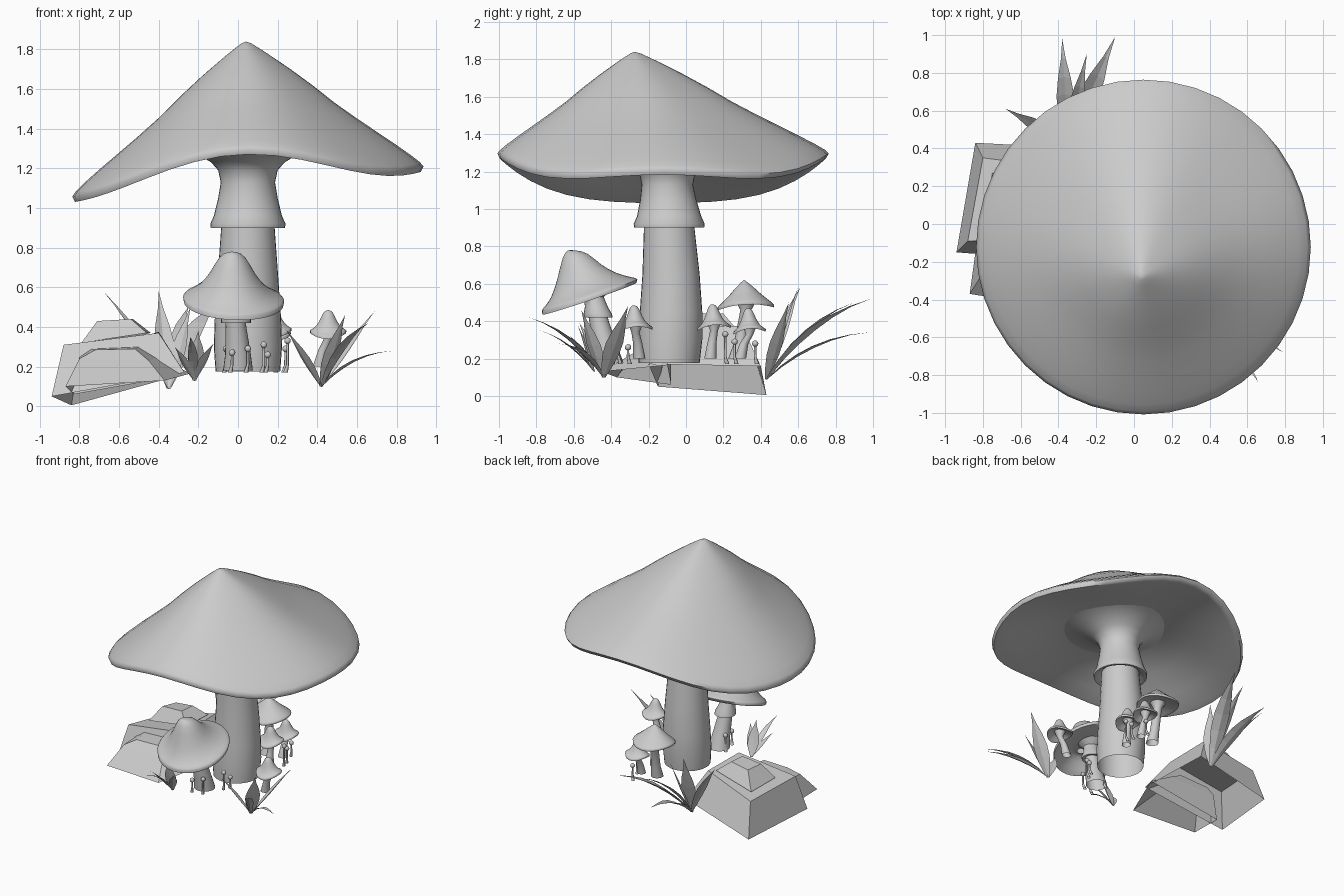
import bpy, bmesh
from math import sin, cos, pi, radians
from mathutils import Vector

cube = bpy.data.objects.get("Cube")
if cube:
    bpy.data.objects.remove(cube)

clay = bpy.data.materials.new("plain_grey")
clay.use_nodes = True
GREY = (0.6, 0.6, 0.6, 1)
clay.diffuse_color = GREY
clay.node_tree.nodes["Principled BSDF"].inputs["Base Color"].default_value = GREY


def finish(name, bm, smooth=None):
    bmesh.ops.recalc_face_normals(bm, faces=bm.faces)
    mesh = bpy.data.meshes.new(name)
    bm.to_mesh(mesh)
    bm.free()
    mesh.materials.append(clay)
    obj = bpy.data.objects.new(name, mesh)
    bpy.context.collection.objects.link(obj)
    if smooth:
        bpy.ops.object.select_all(action='DESELECT')
        obj.select_set(True)
        bpy.context.view_layer.objects.active = obj
        bpy.ops.object.shade_smooth_by_angle(angle=radians(smooth))


def loft(name, rings, closed=True, top=False, smooth=50):
    """Skin a list of equal point rings, leaving the first ring open."""
    bm = bmesh.new()
    rows = [[bm.verts.new(p) for p in ring] for ring in rings]
    n = len(rows[0])
    for a, b in zip(rows, rows[1:]):
        for i in range(n if closed else n - 1):
            j = (i + 1) % n
            bm.faces.new((a[i], a[j], b[j], b[i]))
    if top:
        bm.faces.new(rows[-1])
    bmesh.ops.remove_doubles(bm, verts=bm.verts, dist=0.0002)
    finish(name, bm, smooth)


def stalk(name, path, sides=24):
    """Open tube through (x, y, z, radius) stations."""
    turn = [2 * pi * i / sides for i in range(sides)]
    loft(name, [[(x + r * cos(t), y + r * sin(t), z) for t in turn]
                for x, y, z, r in path])


CONE = [(0, 1), (.03, .985), (.07, .95), (.12, .905), (.25, .78), (.38, .645), (.5, .51),
        (.62, .39), (.74, .275), (.85, .17), (.93, .09), (.98, .035), (1, 0)]
BELL = [(0, 1), (.08, .99), (.17, .955), (.26, .87), (.36, .7), (.46, .51), (.56, .36),
        (.68, .22), (.8, .13), (.9, .07), (.97, .035), (1, 0)]
UNDER = [(.985, 0), (.95, .04), (.8, .32), (.6, .7), (.4, .95), (.28, 1), (.12, .95)]


def cap(name, apex, centre, radius, rim, hub, profile=CONE, lip=.026, sides=40):
    """Mushroom cap with a wavy rim: top skin, lip, then hollow underside."""
    apex, centre = Vector(apex), Vector(centre)
    turn = [2 * pi * i / sides for i in range(sides)]

    def ring(t, height):
        mid = apex.lerp(Vector((*centre, apex.z)), t)
        return [(mid.x + radius * t * cos(a), mid.y + radius * t * sin(a), height(a))
                for a in turn]

    rings = [ring(max(t, .0001), lambda a: rim(a) + (apex.z - rim(a)) * h) for t, h in profile]
    for t, g in UNDER:
        rings.append(ring(t, lambda a: (rim(a) - lip) * (1 - g) + hub * g))
    loft(name, rings, smooth=70)


# Large mushroom
cap("large_cap", (.04, -.275, 1.84), (.05, -.122), .886,
    lambda a: 1.19 + .06 * cos(a) - .082 * cos(2 * a) + .016 * cos(3 * a) + .025 * cos(4 * a), 1.32)
stalk("large_stem", [(.05, -.09, .175, .163), (.05, -.085, .3, .172), (.05, -.08, .45, .167),
                     (.05, -.08, .65, .153), (.05, -.09, .9, .135), (.05, -.1, 1.1, .125)], 32)
stalk("large_collar", [(.05, -.09, .93, .13), (.05, -.09, .9, .17), (.05, -.09, .9, .187),
                       (.05, -.09, .92, .19), (.05, -.09, .96, .172), (.05, -.095, 1.05, .15),
                       (.05, -.1, 1.13, .137), (.05, -.1, 1.19, .15), (.05, -.1, 1.23, .185),
                       (.05, -.11, 1.27, .25), (.05, -.12, 1.3, .32), (.05, -.12, 1.32, .4),
                       (.05, -.12, 1.33, .48)], 32)

# Front bell mushroom, leaning forward
cap("bell_cap", (-.03, -.62, .78), (-.022, -.515), .255,
    lambda a: .54 + .085 * sin(a) - .01 * cos(a), .56, BELL, .02)
stalk("bell_stem", [(0, -.41, .18, .075), (0, -.43, .26, .065), (-.01, -.465, .4, .052),
                    (-.02, -.5, .57, .045)])
stalk("bell_collar", [(-.01, -.468, .425, .05), (-.01, -.467, .42, .075), (-.01, -.472, .44, .075),
                      (-.015, -.48, .48, .06), (-.02, -.495, .53, .055), (-.02, -.5, .57, .1)])

# Small mushrooms: cap x, y, apex height, rim height, radius, foot x, y
small = [("side", .455, -.27, .485, .37, .092, .41, -.25),
         ("near", .18, .15, .49, .38, .09, .18, .13),
         ("outer", .18, .34, .47, .36, .087, .18, .29),
         ("rear", .05, .32, .62, .49, .152, .06, .27)]
for label, x, y, top, edge, r, fx, fy in small:
    cap(label + "_cap", (x, y - .01, top), (x, y), r,
        lambda a: edge + .012 * cos(2 * a) + .008 * sin(a), edge + .015,
        BELL if r < .1 else CONE, .012, 24)
    k = r * .36 if r < .1 else .045
    stalk(label + "_stem", [(fx, fy, .2, k), (fx * .6 + x * .4, fy * .6 + y * .4, .28, k * .75),
                            (x, y, edge - .03, k * .65), (x, y, edge + .015, k * 1.2)], 16)

# Tiny pin sprouts
pins = [(-.06, -.4, .29), (-.03, -.52, .27), (.05, -.5, .29), (.13, -.36, .31),
        (.15, -.31, .26), (.25, .21, .33), (.24, .26, .29), (.2, .37, .28)]
for i, (x, y, z) in enumerate(pins):
    stalk(f"pin_stem_{i}", [(x - .01, y + .01, .17, .012), (x, y, .21, .007), (x, y, z, .006)], 8)
    bm = bmesh.new()
    bmesh.ops.create_uvsphere(bm, u_segments=10, v_segments=6, radius=.017)
    bmesh.ops.translate(bm, verts=bm.verts, vec=(x, y, z))
    finish(f"pin_head_{i}", bm, 60)


# Grass: wide, slightly folded blades following a bent path
def blade(name, base, tip, width, lift):
    base, tip = Vector(base), Vector(tip)
    bend = base.lerp(tip, .4) + Vector((0, 0, lift))
    out = Vector((tip.x - base.x, tip.y - base.y, 0)).normalized()
    side = out.cross(Vector((0, 0, 1)))
    rows = []
    for i in range(7):
        t = i / 6
        p = base.lerp(bend, t).lerp(bend.lerp(tip, t), t)
        w = side * width * (.2 + .8 * sin(pi * min(1, t * 1.05))) * (1 - t ** 4) / 2
        fold = (out - Vector((0, 0, 1))) * w.length * .2
        rows.append([p - w, p + fold, p + w])
    loft(name, rows, closed=False, smooth=None)


clumps = {
    "left_grass": ((.42, -.44, .1), [(.69, -.31, .48, .11, .03), (.54, -.56, .46, .11, .03),
                                     (.79, -.68, .28, .05, .1), (.24, -.57, .39, .08, .03),
                                     (.66, -.84, .42, .06, .12)]),
    "front_grass": ((-.22, -.49, .13), [(-.2, -.58, .38, .09, .03), (-.12, -.62, .32, .06, .04),
                                        (-.24, -.78, .35, .05, .08), (-.32, -.62, .3, .06, .03)]),
    "back_grass": ((-.35, .43, .09), [(-.4, .6, .58, .11, .03), (-.68, .61, .58, .08, .08),
                                      (-.38, .98, .34, .1, .13), (-.1, .99, .52, .12, .16),
                                      (-.25, .9, .5, .08, .15), (-.24, .55, .5, .11, .03)]),
}
for label, (root, tips) in clumps.items():
    for i, (x, y, z, width, lift) in enumerate(tips):
        blade(f"{label}_{i}", root, (x, y, z), width, lift)

# Faceted rocks, hollow underneath
loft("main_rock", [
    [(-.84, .43, .005), (-.94, -.15, .05), (-.27, -.2, .17), (-.28, .4, .16)],
    [(-.8, .35, .26), (-.88, -.09, .31), (-.4, -.08, .37), (-.4, .3, .375)]],
    top=True, smooth=None)
loft("rock_crown", [
    [(-.75, .27, .29), (-.79, .03, .32), (-.46, .02, .37), (-.44, .26, .37)],
    [(-.68, .21, .42), (-.71, .09, .43), (-.54, .08, .44), (-.53, .2, .44)]],
    top=True, smooth=None)
loft("front_rock", [
    [(-.83, -.08, .06), (-.87, -.37, .1), (-.37, -.45, .13), (-.24, -.1, .165)],
    [(-.8, -.08, .25), (-.8, -.26, .24), (-.45, -.28, .23), (-.4, -.08, .25)],
    [(-.74, -.08, .29), (-.72, -.22, .285), (-.52, -.22, .29), (-.5, -.08, .3)]],
    top=True, smooth=None)
